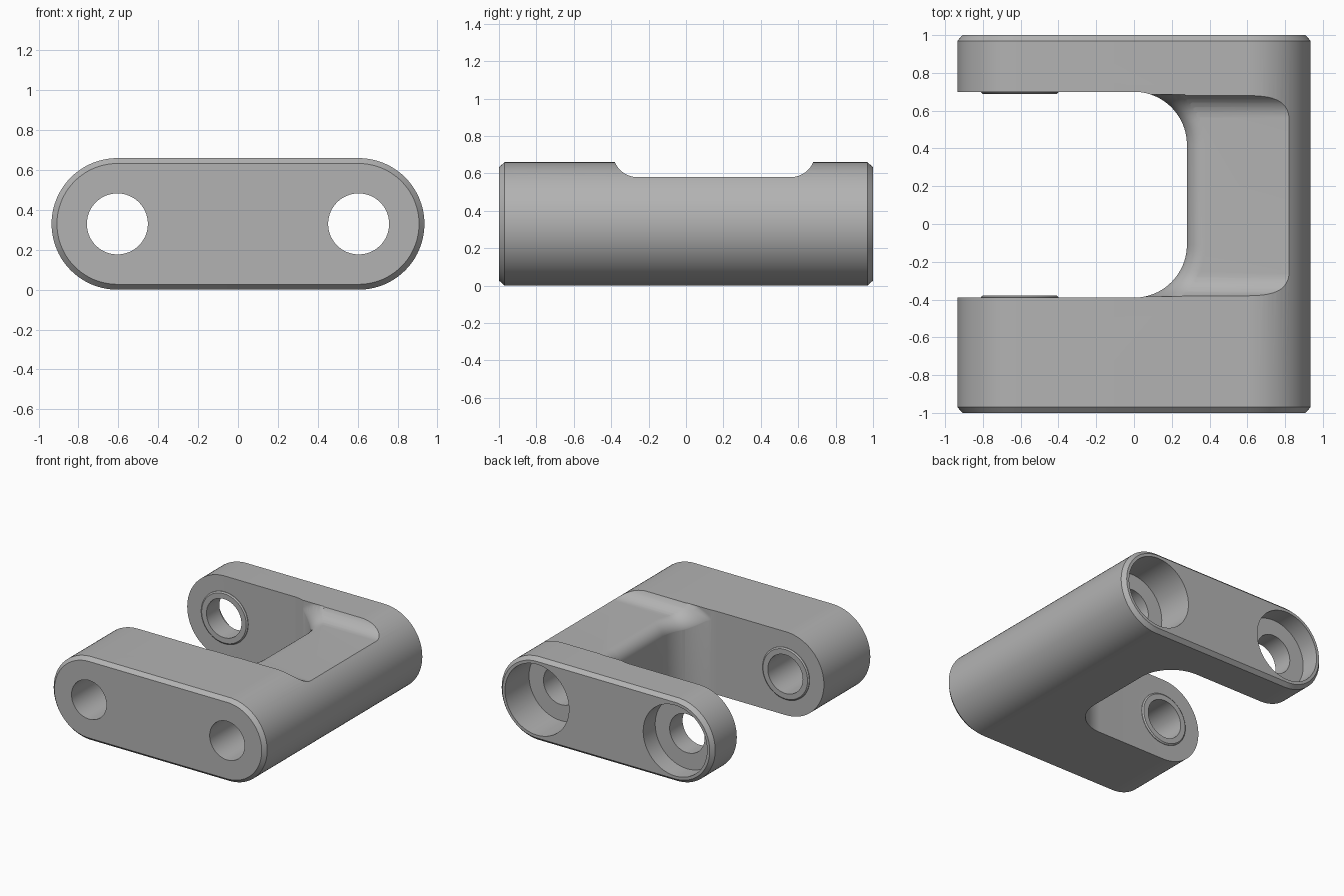
import bpy, bmesh, math

if "Cube" in bpy.data.objects:
    bpy.data.objects.remove(bpy.data.objects["Cube"], do_unlink=True)

R = 0.33                    # end radius of the link outline
PIN = 0.605                 # pin hole offset from the centre
Y_LOW, Y_HIGH = -0.39, 0.70  # inner faces of the two arms
CORNER = 0.28               # slot corner radius and slot end
FLOOR, ROLL = 0.58, 0.13    # recess floor height and its fillet radius
EDGE = 0.10                 # rounding of the web's inner top edge

grey = bpy.data.materials.new("plain grey")
grey.use_nodes = True
grey.diffuse_color = (0.45, 0.45, 0.45, 1)
grey.node_tree.nodes["Principled BSDF"].inputs["Base Color"].default_value = (0.45, 0.45, 0.45, 1)


def loft(name, rings):
    """Solid skinned through closed rings with equal point counts."""
    bm = bmesh.new()
    loops = [[bm.verts.new(p) for p in ring] for ring in rings]
    n = len(loops[0])
    for a, b in zip(loops, loops[1:]):
        for i in range(n):
            j = (i + 1) % n
            bm.faces.new((a[i], a[j], b[j], b[i]))
    bm.faces.new(loops[0])
    bm.faces.new(loops[-1])
    bmesh.ops.recalc_face_normals(bm, faces=bm.faces)
    mesh = bpy.data.meshes.new(name)
    bm.to_mesh(mesh)
    bm.free()
    mesh.materials.append(grey)
    obj = bpy.data.objects.new(name, mesh)
    bpy.context.collection.objects.link(obj)
    return obj


def arc(cx, cy, r, start, end, steps):
    angles = [math.radians(start + (end - start) * i / steps) for i in range(steps + 1)]
    return [(cx + r * math.cos(a), cy + r * math.sin(a)) for a in angles]


def stadium(y, r):
    outline = arc(PIN, R, r, -90, 90, 40) + arc(-PIN, R, r, 90, 270, 40)
    return [(x, y, z) for x, z in outline]


def cylinder(name, x, y_radii):
    """Round solid along y, given (y, radius) stations."""
    return loft(name, [[(px, y, pz) for px, pz in arc(x, R, r, 0, 354, 59)]
                       for y, r in y_radii])


def combine(target, tool, operation):
    tool.hide_render = True
    mod = target.modifiers.new(tool.name, "BOOLEAN")
    mod.object, mod.operation, mod.solver = tool, operation, "EXACT"
    bpy.context.view_layer.objects.active = target
    bpy.ops.object.modifier_apply(modifier=mod.name)
    bpy.data.objects.remove(tool, do_unlink=True)


def slot_outline(r):
    low = arc(0, Y_LOW + CORNER, r, -90, 0, 20)
    high = arc(0, Y_HIGH - CORNER, r, 0, 90, 20)
    pts = low + high
    return [(-1.2, pts[0][1])] + pts + [(-1.2, pts[-1][1])]


def recess_height(y):
    """Height of the recess surface across the web."""
    d = max(-0.26 - y, y - 0.56, 0)
    return min(2 * R, FLOOR + ROLL - math.sqrt(max(ROLL ** 2 - d ** 2, 0)))


# Link body with chamfered front and back rims
body = loft("bracket_body", [stadium(-1, R - 0.027), stadium(-0.97, R),
                             stadium(0.97, R), stadium(1, R - 0.027)])

# Slot between the arms
combine(body, loft("slot_cutter", [[(x, y, z) for x, y in slot_outline(CORNER)]
                                   for z in (-0.2, 1)]), "DIFFERENCE")

# Shallow recess across the top of the web, with rolled ends
profile = (arc(-0.26, FLOOR + ROLL, ROLL, 180, 270, 20)
           + arc(0.56, FLOOR + ROLL, ROLL, 270, 360, 20))
combine(body, loft("recess_cutter", [[(x, y, z) for y, z in profile]
                                     for x in (-0.1, 1.2)]), "DIFFERENCE")

# Rounded inner top edge of the web, following the slot corner
def clipped(r, height):
    ring = []
    for x, y in slot_outline(r):
        y = min(max(y, Y_LOW + 0.005), Y_HIGH - 0.015)
        ring.append((x, y, height(y)))
    return ring


rings = [clipped(0.2, lambda y: 0.3)]
for i in range(11):
    t = math.radians(9 * i)
    drop = EDGE * (1 - math.sin(t))
    rings.append(clipped(CORNER - 0.001 + EDGE * (1 - math.cos(t)),
                         lambda y: recess_height(y) - drop))
rings.append(clipped(CORNER + EDGE, lambda y: 0.9))
combine(body, loft("edge_cutter", rings), "DIFFERENCE")

# Raised bosses on the facing sides of the arms
for name, face, side in (("front_boss", Y_LOW, 1), ("back_boss", Y_HIGH, -1)):
    combine(body, cylinder(name, -PIN, [(face - side * 0.05, 0.205),
                                        (face + side * 0.004, 0.205),
                                        (face + side * 0.012, 0.195)]), "UNION")

# Through holes, and counterbores sunk from the back
for side, depth in ((-1, 0.15), (1, 0.30)):
    combine(body, cylinder("pin_cutter", side * PIN, [(-1.2, 0.153), (1.2, 0.153)]), "DIFFERENCE")
    combine(body, cylinder("counterbore_cutter", side * PIN,
                           [(1 - depth, 0.28), (1.2, 0.28)]), "DIFFERENCE")

# Smooth shading with crisp edges
bpy.ops.object.select_all(action="DESELECT")
body.select_set(True)
bpy.context.view_layer.objects.active = body
bpy.ops.object.shade_smooth_by_angle(angle=math.radians(30))
